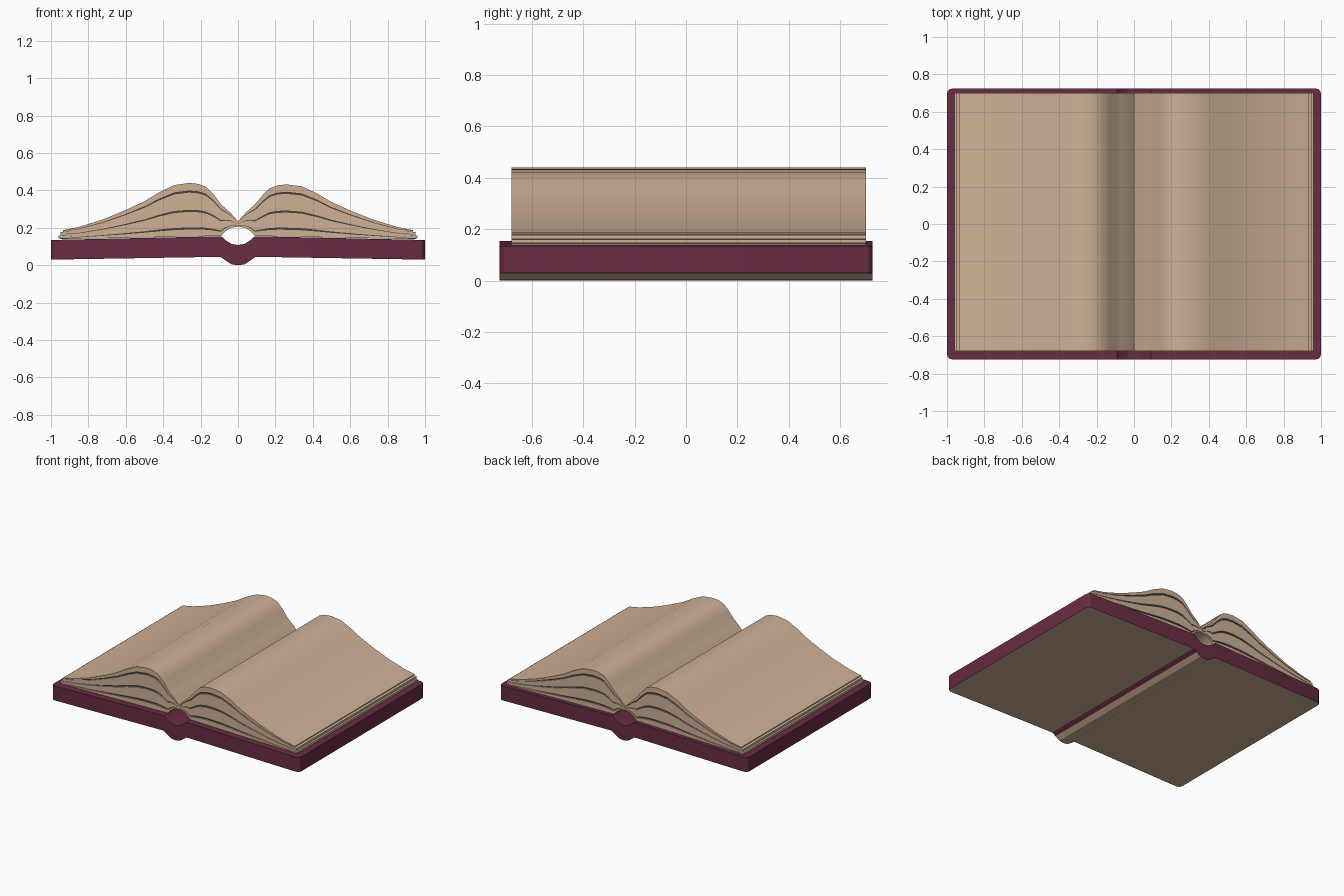
import bpy, bmesh, math

if "Cube" in bpy.data.objects:
    bpy.data.objects.remove(bpy.data.objects["Cube"])


def material(name, rgb):
    m = bpy.data.materials.new(name)
    m.diffuse_color = (*rgb, 1)
    m.use_nodes = True
    m.node_tree.nodes["Principled BSDF"].inputs["Base Color"].default_value = m.diffuse_color
    return m


MAROON = material("maroon_cloth", (0.14, 0.025, 0.055))
TAN = material("tan_paper", (0.62, 0.44, 0.31))
DARK = material("dark_paper", (0.07, 0.055, 0.04))


def prism(name, profile, y0, y1, mats, finish=None, angle=35):
    """Extrude a closed x-z profile from y0 to y1."""
    bm = bmesh.new()
    face = bm.faces.new([bm.verts.new((x, y0, z)) for x, z in profile])
    out = bmesh.ops.extrude_face_region(bm, geom=[face])
    moved = [v for v in out["geom"] if isinstance(v, bmesh.types.BMVert)]
    bmesh.ops.translate(bm, verts=moved, vec=(0, y1 - y0, 0))
    bmesh.ops.recalc_face_normals(bm, faces=bm.faces)
    if finish:
        finish(bm)
    mesh = bpy.data.meshes.new(name)
    bm.to_mesh(mesh)
    bm.free()
    for m in mats:
        mesh.materials.append(m)
    ob = bpy.data.objects.new(name, mesh)
    bpy.context.collection.objects.link(ob)
    bpy.ops.object.select_all(action='DESELECT')
    ob.select_set(True)
    bpy.context.view_layer.objects.active = ob
    bpy.ops.object.shade_smooth_by_angle(angle=math.radians(angle))
    return ob


def lerp(points, x):
    """Height of a polyline at x."""
    for (xa, za), (xb, zb) in zip(points, points[1:]):
        if x <= xb:
            return za + (zb - za) * (x - xa) / (xb - xa)
    return points[-1][1]


# Cover: two boards joined by a curved spine, rounded corners, tan underside
cover_bottom = [(0, 0.0), (0.035, 0.005), (0.068, 0.027), (0.095, 0.045), (1, 0.03)]
cover_top = [(0, 0.108), (0.035, 0.114), (0.065, 0.133), (0.09, 0.155), (1, 0.135)]


def both_sides(half):
    return [(-x, z) for x, z in reversed(half[1:])] + half


def finish_cover(bm):
    corners = [e for e in bm.edges
               if all(abs(v.co.x) > 0.99 for v in e.verts)
               and abs(e.verts[0].co.z - e.verts[1].co.z) > 0.05]
    bmesh.ops.bevel(bm, geom=corners, offset=0.03, segments=3,
                    profile=0.5, affect='EDGES')
    for f in bm.faces:
        cx = f.calc_center_median().x
        if f.normal.z < -0.3 and not 0.07 < cx < 0.1:
            f.material_index = 1


prism("cover", both_sides(cover_bottom) + both_sides(cover_top)[::-1],
      -0.725, 0.725, [MAROON, TAN], finish_cover, 20)

# Page blocks: layers between the arched top page and the cover
page_top = [(0, 0.235), (0.04, 0.28), (0.09, 0.325), (0.13, 0.372), (0.17, 0.412),
            (0.21, 0.427), (0.26, 0.432), (0.34, 0.422), (0.42, 0.385), (0.5, 0.338),
            (0.6, 0.293), (0.72, 0.245), (0.85, 0.205), (0.96, 0.183)]
page_base = [(0, 0.207), (0.04, 0.2), (0.07, 0.18), (0.09, 0.157), (0.96, 0.139)]
stations = sorted({x for x, _ in page_top + page_base})


def layer_height(x, f, lift):
    top, base = lerp(page_top, x) * 1.0, lerp(page_base, x)
    if x > 0.09:
        top += lift * max(0, 1 - abs(x - 0.26) / 0.5)
    return base + (top - base) * f


def layer(name, side, f0, f1, end, lift, inset, mat):
    xs = [x for x in stations if x < end - 0.01] + [end]
    upper = [(side * x, layer_height(x, f1, lift)) for x in xs]
    lower = [(side * x, layer_height(x, f0, lift)) for x in xs]
    prism(name, upper + lower[::-1], -0.68 + inset, 0.70 - inset, [mat])


# Layer limits as shares of the stack height, with outer edge positions
blocks = [(0.0, 0.13, 0.955), (0.17, 0.46, 0.96), (0.50, 0.82, 0.95), (0.86, 1.0, 0.935)]
for side, label, lift in ((-1, "left", 0.008), (1, "right", 0.0)):
    for i, (f0, f1, end) in enumerate(blocks):
        layer(f"{label}_page_block_{i + 1}", side, f0, f1, end, lift, 0, TAN)
        if i < 3:
            layer(f"{label}_loose_leaf_{i + 1}", side, f1, blocks[i + 1][0],
                  0.89, lift, 0.008, DARK)
